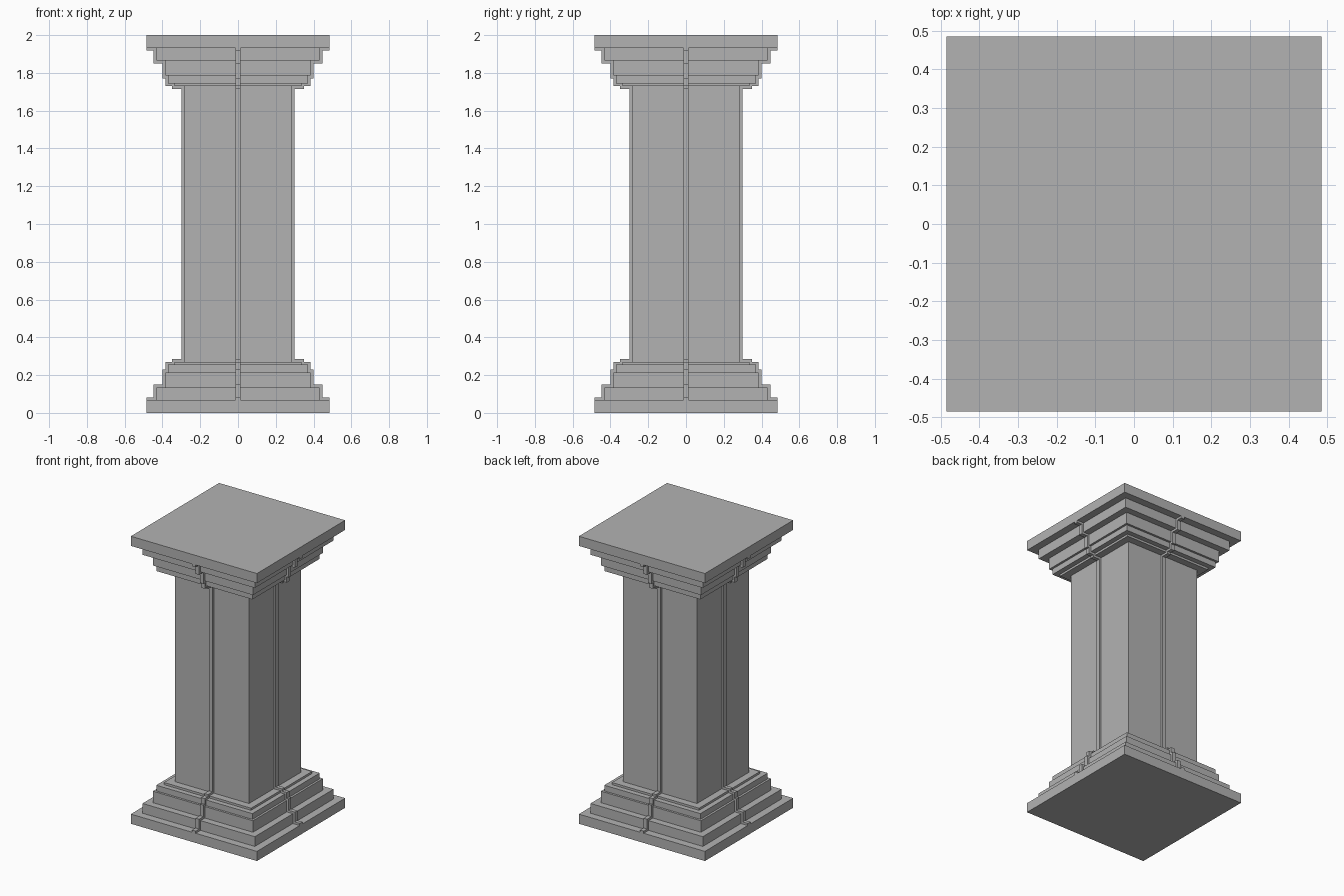
import bpy, bmesh
from math import pi
from mathutils import Matrix

old = bpy.data.objects.get("Cube")
if old:
    bpy.data.objects.remove(old, do_unlink=True)

HEIGHT = 2.0
RIB = 0.015        # how far the ribs stand proud
RIB_HALF = 0.014   # half the rib width
PLATE = 0.485      # half width of the end plates
PLATE_T = 0.067
SHAFT = 0.285

# Stepped moulding: (half width, height of its upper face)
STEPS = [(0.432, 0.135), (0.385, 0.215), (0.37, 0.255), (0.335, 0.27)]

stone = bpy.data.materials.new("grey stone")
stone.use_nodes = True
colour = (0.45, 0.45, 0.45, 1)
stone.diffuse_color = colour
stone.node_tree.nodes["Principled BSDF"].inputs["Base Color"].default_value = colour


def finish(name, bm):
    bmesh.ops.recalc_face_normals(bm, faces=bm.faces)
    mesh = bpy.data.meshes.new(name)
    bm.to_mesh(mesh)
    bm.free()
    mesh.materials.append(stone)
    obj = bpy.data.objects.new(name, mesh)
    bpy.context.collection.objects.link(obj)
    return obj


def staircase(steps, shaft, start):
    """Half profile from the foot to the head, mirrored about mid height."""
    points, z = [], start
    for half, top in steps:
        points += [(half, z), (half, top)]
        z = top
    points.append((shaft, z))
    return points + [(h, HEIGHT - z) for h, z in reversed(points)]


# Pillar body: square rings following the stepped profile
bm = bmesh.new()
rings = []
for h, z in staircase([(PLATE, PLATE_T)] + STEPS, SHAFT, 0):
    rings.append([bm.verts.new((x * h, y * h, z))
                  for x, y in ((-1, -1), (1, -1), (1, 1), (-1, 1))])
for low, high in zip(rings, rings[1:]):
    for i in range(4):
        j = (i + 1) % 4
        bm.faces.new((low[i], low[j], high[j], high[i]))
bm.faces.new(rings[0])
bm.faces.new(rings[-1])
finish("pillar_body", bm)

# Ribs: the same profile pushed outwards, as a thin slab across each axis
raised = [(PLATE, PLATE_T + RIB)] + [(h + RIB, z + RIB) for h, z in STEPS]
side = staircase(raised, SHAFT + RIB, PLATE_T)
outline = side + [(-h, z) for h, z in reversed(side)]
for name, angle in (("side_ribs", 0), ("front_back_ribs", pi / 2)):
    bm = bmesh.new()
    face = bm.faces.new([bm.verts.new((x, -RIB_HALF, z)) for x, z in outline])
    new = bmesh.ops.extrude_face_region(bm, geom=[face])["geom"]
    bmesh.ops.translate(bm, vec=(0, 2 * RIB_HALF, 0),
                        verts=[g for g in new if isinstance(g, bmesh.types.BMVert)])
    bmesh.ops.rotate(bm, verts=bm.verts, cent=(0, 0, 0),
                     matrix=Matrix.Rotation(angle, 3, 'Z'))
    finish(name, bm)
